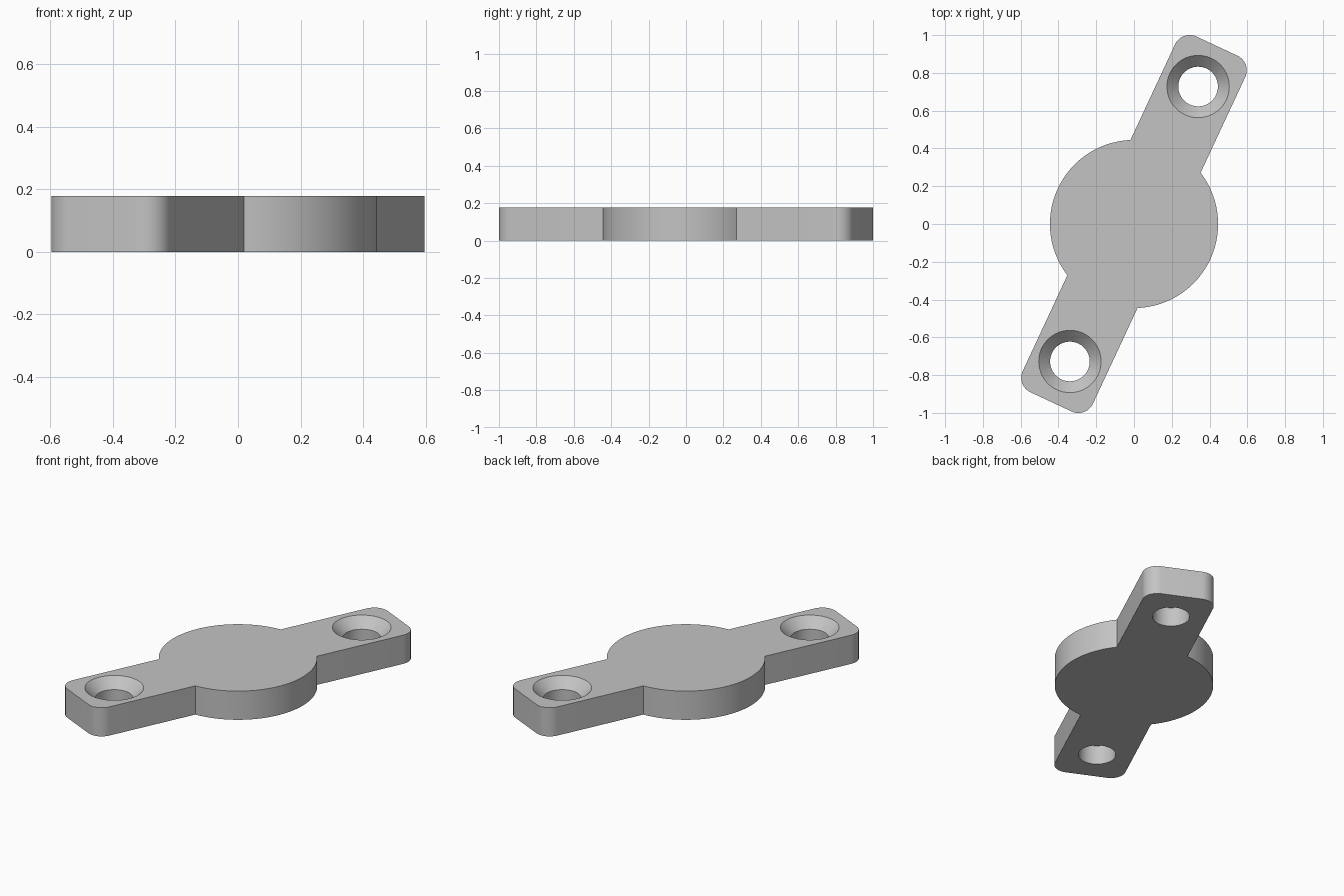
import bpy
import bmesh
from math import asin, cos, sin, pi, radians

if "Cube" in bpy.data.objects:
    bpy.data.objects.remove(bpy.data.objects["Cube"])

HEIGHT = 0.178
DISC_R = 0.445
HALF_W, HALF_L, CORNER = 0.205, 1.039, 0.085
HOLE_DIST, HOLE_R, SINK_R, SINK_D = 0.803, 0.105, 0.165, 0.06
TURN = radians(65)

grey = bpy.data.materials.new("plain grey")
grey.use_nodes = True
colour = (0.55, 0.55, 0.55, 1)
grey.diffuse_color = colour
grey.node_tree.nodes["Principled BSDF"].inputs["Base Color"].default_value = colour


def arc(cx, cy, r, start, end, steps):
    angles = [start + (end - start) * i / steps for i in range(steps + 1)]
    return [(cx + r * cos(a), cy + r * sin(a)) for a in angles]


def finish(name, bm):
    bmesh.ops.recalc_face_normals(bm, faces=bm.faces)
    mesh = bpy.data.meshes.new(name)
    bm.to_mesh(mesh)
    bm.free()
    mesh.materials.append(grey)
    obj = bpy.data.objects.new(name, mesh)
    bpy.context.collection.objects.link(obj)
    return obj


# Mounting plate: half outline along the arm, repeated by a half turn
cx, cy = HALF_L - CORNER, HALF_W - CORNER
meet = asin(HALF_W / DISC_R)
half = (arc(cx, -cy, CORNER, -pi / 2, 0, 12)
        + arc(cx, cy, CORNER, 0, pi / 2, 12)
        + arc(0, 0, DISC_R, meet, pi - meet, 48))
outline = half + [(-x, -y) for x, y in half]

bm = bmesh.new()
verts = [bm.verts.new((x * cos(TURN) - y * sin(TURN),
                       x * sin(TURN) + y * cos(TURN), 0)) for x, y in outline]
base = bm.faces.new(verts)
top = bmesh.ops.extrude_face_region(bm, geom=[base], use_keep_orig=True)
bmesh.ops.translate(bm, vec=(0, 0, HEIGHT),
                    verts=[v for v in top["geom"] if isinstance(v, bmesh.types.BMVert)])
plate = finish("mounting_plate", bm)


# Countersunk screw hole cutter: stacked rings, capped at both ends
def hole_cutter(x, y):
    over = 0.05
    profile = [(HOLE_R, -over), (HOLE_R, HEIGHT - SINK_D),
               (SINK_R, HEIGHT), (SINK_R, HEIGHT + over)]
    bm = bmesh.new()
    n = 64
    rings = [[bm.verts.new((px, py, z)) for px, py in arc(x, y, r, 0, 2 * pi, n)[:n]]
             for r, z in profile]
    for low, high in zip(rings, rings[1:]):
        for i in range(n):
            j = (i + 1) % n
            bm.faces.new((low[i], low[j], high[j], high[i]))
    bm.faces.new(rings[0])
    bm.faces.new(rings[-1])
    cutter = finish("hole_cutter", bm)
    cutter.hide_render = True
    return cutter


bpy.ops.object.select_all(action="DESELECT")
bpy.context.view_layer.objects.active = plate
plate.select_set(True)
for side in (1, -1):
    cutter = hole_cutter(side * HOLE_DIST * cos(TURN), side * HOLE_DIST * sin(TURN))
    cut = plate.modifiers.new("screw hole", "BOOLEAN")
    cut.operation = "DIFFERENCE"
    cut.solver = "EXACT"
    cut.object = cutter
    bpy.ops.object.modifier_apply(modifier=cut.name)
    bpy.data.objects.remove(cutter)

bpy.ops.object.shade_smooth_by_angle(angle=radians(30))
